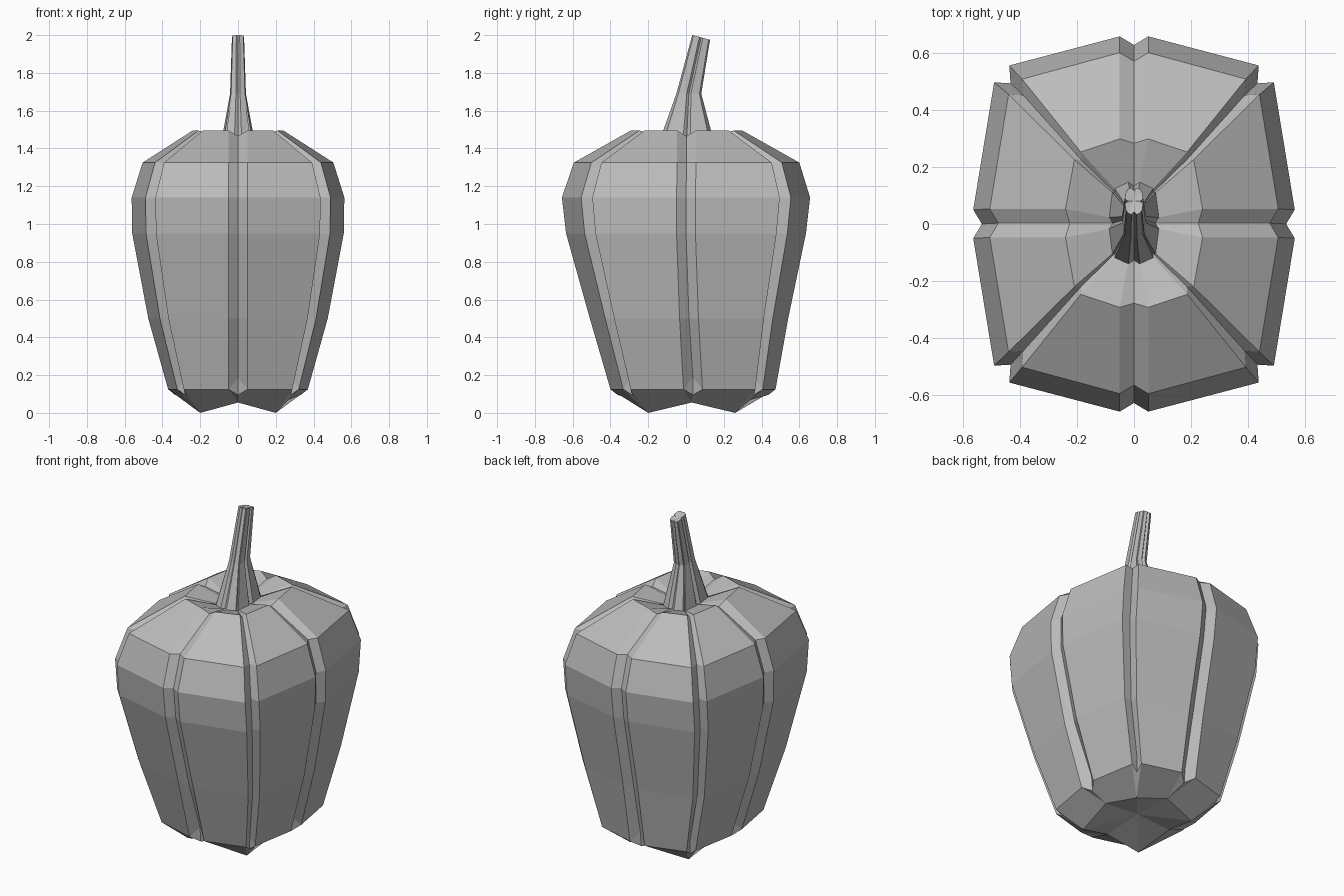
import bpy, bmesh

if "Cube" in bpy.data.objects:
    bpy.data.objects.remove(bpy.data.objects["Cube"])

grey = bpy.data.materials.new("mid grey")
grey.diffuse_color = (0.5, 0.5, 0.5, 1)
grey.use_nodes = True
grey.node_tree.nodes["Principled BSDF"].inputs["Base Color"].default_value = grey.diffuse_color


def ring(X, Y, oy, z, w, depth, drop=0.0, tilt=0.0):
    """Eight-lobed section: two edges per lobe and a groove point between lobes."""
    quarter = [(X - depth, 0, 1), (X, w, 0), (.87 * X, .755 * Y, 0),
               (.768 * X, .75 * Y, 1), (.776 * X, .845 * Y, 0), (w, Y, 0)]
    second = [(0, Y - depth, 1)] + [(-x, y, g) for x, y, g in quarter[:0:-1]]
    half = quarter + second
    pts = half + [(-x, -y, g) for x, y, g in half]
    return [(x, y + oy, z - drop * g - tilt * y) for x, y, g in pts]


def loft(bm, sections):
    """Bridge the sections in order and return their vertex loops."""
    loops = [[bm.verts.new(p) for p in s] for s in sections]
    for a, b in zip(loops, loops[1:]):
        for i in range(len(a)):
            j = (i + 1) % len(a)
            bm.faces.new((a[i], a[j], b[j], b[i]))
    return loops


def fan(bm, loop, centre):
    c = bm.verts.new(centre)
    for i in range(len(loop)):
        bm.faces.new((loop[i], loop[(i + 1) % len(loop)], c))


def finish(bm, name):
    bmesh.ops.recalc_face_normals(bm, faces=bm.faces)
    mesh = bpy.data.meshes.new(name)
    bm.to_mesh(mesh)
    bm.free()
    mesh.materials.append(grey)
    bpy.context.collection.objects.link(bpy.data.objects.new(name, mesh))


# Lobed body, from bottom rim over the shoulder and into the dip under the stem
bm = bmesh.new()
loops = loft(bm, [
    ring(.37, .437, .037, .125, .05, .03, -.06),
    ring(.475, .525, .016, .50, .05, .03),
    ring(.56, .635, 0, .95, .05, .03),
    ring(.563, .657, 0, 1.14, .05, .03),
    ring(.505, .597, .003, 1.325, .05, .03),
    ring(.24, .295, .003, 1.495, .05, .015, .03),
    ring(.085, .14, .003, 1.44, .02, .01),
])
rim = loops[0]

# Small caps that close the lower end of each groove
base = []
for g in range(0, 24, 3):
    x, y, _ = rim[g].co
    v = bm.verts.new((x * .98, .037 + (y - .037) * .98, .095))
    left, right = rim[g - 1], rim[(g + 1) % 24]
    bm.faces.new((left, rim[g], v))
    bm.faces.new((rim[g], right, v))
    base.append(v)

# Underside: four feet on the diagonals, with hollows between and in the middle
feet = []
for k in range(8):
    x = (.23, .2, 0, -.2, -.23, -.2, 0, .2)[k]
    y = (0, .23, .26, .23, 0, -.23, -.26, -.23)[k]
    feet.append(bm.verts.new((x, y + .03, 0 if k % 2 else .055)))
for k in range(8):
    n = (k + 1) % 8
    a, b = rim[3 * k + 1], rim[3 * k + 2]
    bm.faces.new((base[k], a, feet[k]))
    bm.faces.new((a, b, feet[n], feet[k]))
    bm.faces.new((b, base[n], feet[n]))
fan(bm, feet, (0, .03, .07))
finish(bm, "body")

# Fluted, bent stem
bm = bmesh.new()
stem = loft(bm, [
    ring(.088, .145, .003, 1.435, .02, .014),
    ring(.042, .066, .015, 1.69, .011, .011),
    ring(.032, .047, .08, 1.988, .009, .010, 0, .27),
])
fan(bm, stem[-1], (0, .08, 1.98))
finish(bm, "stem")
